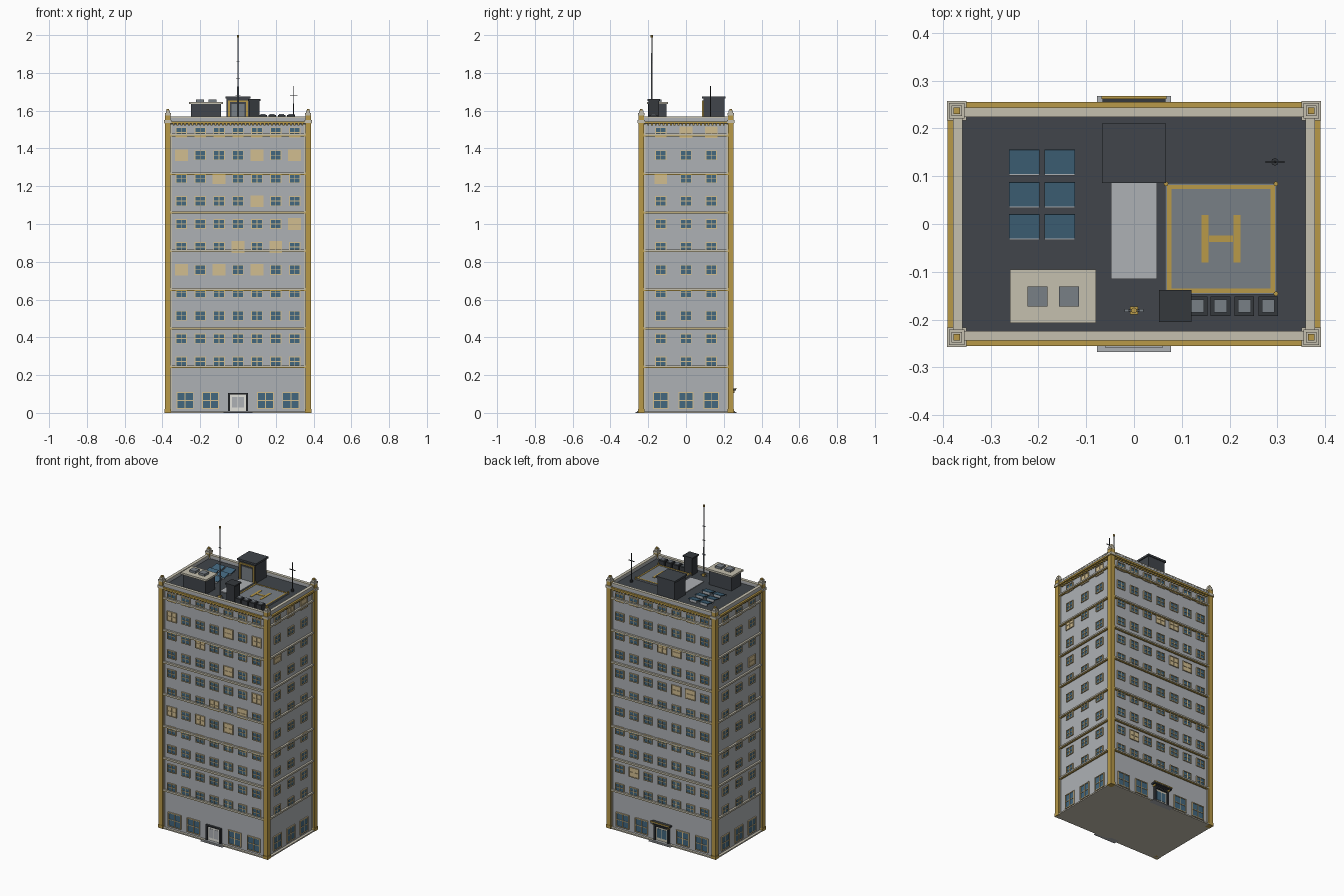
import bpy, bmesh, math
from mathutils import Matrix, Vector

cube = bpy.data.objects.get("Cube")
if cube:
    bpy.data.objects.remove(cube, do_unlink=True)


def material(name, rgb):
    m = bpy.data.materials.new(name)
    m.use_nodes = True
    m.diffuse_color = (*rgb, 1)
    m.node_tree.nodes["Principled BSDF"].inputs["Base Color"].default_value = (*rgb, 1)
    return m


WALL = material("wall grey", (0.42, 0.44, 0.46))
GOLD = material("gold trim", (0.48, 0.32, 0.065))
STONE = material("pale stone", (0.56, 0.53, 0.43))
ROOF = material("dark roof", (0.052, 0.06, 0.07))
GLASS = material("blue glass", (0.055, 0.135, 0.21))
LIT = material("warm window", (0.64, 0.51, 0.28))
GREY = material("mid grey", (0.19, 0.215, 0.24))
METAL = material("dark metal", (0.035, 0.04, 0.046))
WHITE = material("door white", (0.75, 0.75, 0.70))

SIDES = {"front": 0, "right": 90, "back": 180, "left": -90}


class Part:
    """Collects primitives into one single-coloured object."""

    def __init__(self, name, mat):
        self.name, self.mat, self.bm = name, mat, bmesh.new()

    def span(self, x0, x1, y0, y1, z0, z1, turn=0, tilt=0):
        c = Vector(((x0 + x1) / 2, (y0 + y1) / 2, (z0 + z1) / 2))
        m = (Matrix.Rotation(math.radians(turn), 4, 'Z') @ Matrix.Translation(c)
             @ Matrix.Rotation(math.radians(tilt), 4, 'X')
             @ Matrix.Diagonal((x1 - x0, y1 - y0, z1 - z0, 1)))
        bmesh.ops.create_cube(self.bm, size=1, matrix=m)
        return self

    def block(self, x, y, z0, z1, sx, sy):
        return self.span(x - sx / 2, x + sx / 2, y - sy / 2, y + sy / 2, z0, z1)

    def ring(self, hx, hy, w, z0, z1, cx=0, cy=0):
        # Rectangular band of width w inside half sizes hx, hy
        for s in (-1, 1):
            self.block(cx, cy + s * (hy - w / 2), z0, z1, 2 * hx, w)
            self.block(cx + s * (hx - w / 2), cy, z0, z1, w, 2 * hy - 2 * w)
        return self

    def rod(self, x, y, z0, z1, r0, r1=None, sides=8):
        bmesh.ops.create_cone(self.bm, cap_ends=True, segments=sides, radius1=r0,
                              radius2=r0 if r1 is None else r1, depth=z1 - z0,
                              matrix=Matrix.Translation((x, y, (z0 + z1) / 2)))
        return self

    def done(self):
        me = bpy.data.meshes.new(self.name)
        self.bm.to_mesh(me)
        self.bm.free()
        me.materials.append(self.mat)
        ob = bpy.data.objects.new(self.name, me)
        bpy.context.collection.objects.link(ob)


WX, WY, DECK = 0.37, 0.238, 1.545

# Tower body, plinth and roof deck
Part("tower_walls", WALL).block(0, 0, 0.006, 1.53, 2 * WX, 2 * WY).done()
Part("plinth", STONE).block(0, 0, 0, 0.008, 0.772, 0.506).done()
Part("roof_deck", ROOF).block(0, 0, 1.53, DECK, 0.73, 0.46).done()

# Floor ledges with a gold bead beneath
ledges, beads = Part("floor_ledges", STONE), Part("ledge_beads", GOLD)
for i in range(7):
    z = 0.242 + i * 0.2045
    ledges.ring(WX + 0.012, WY + 0.012, 0.02, z, z + 0.009)
    beads.ring(WX + 0.008, WY + 0.008, 0.016, z - 0.005, z)
ledges.done()
beads.done()

# Cornice, dentils and parapet
Part("cornice", GOLD).ring(0.39, 0.255, 0.03, 1.532, 1.543).done()
Part("parapet", WALL).ring(0.378, 0.243, 0.018, 1.543, 1.561).done()
Part("parapet_coping", STONE).ring(0.379, 0.244, 0.02, 1.561, 1.568).done()
dentils = Part("dentils", GOLD)
for side, a in SIDES.items():
    long = side in ("front", "back")
    d, half, n = (WY, 0.34, 35) if long else (WX, 0.2, 21)
    for i in range(n):
        u = -half + 2 * half * i / (n - 1)
        dentils.span(u - 0.005, u + 0.005, -d - 0.012, -d, 1.522, 1.533, a)
dentils.done()

# Gold corner columns with stone caps
columns, caps, finials = Part("corner_columns", GOLD), Part("column_caps", STONE), Part("column_finials", GOLD)
pilasters = Part("corner_pilasters", STONE)
for sx in (-1, 1):
    for sy in (-1, 1):
        x, y = sx * 0.371, sy * 0.237
        columns.block(x, y, 0.004, 1.575, 0.029, 0.031)
        columns.block(x, y, 0.0, 0.02, 0.034, 0.036)
        caps.block(x, y, 1.535, 1.55, 0.04, 0.04).block(x, y, 1.575, 1.587, 0.032, 0.032)
        caps.block(x, y, 1.587, 1.6, 0.022, 0.022)
        finials.block(x, y, 1.6, 1.608, 0.014, 0.014)
        pilasters.block(sx * 0.3535, sy * (WY + 0.001), 0.01, 1.53, 0.006, 0.008)
        pilasters.block(sx * (WX + 0.001), sy * 0.2185, 0.01, 1.53, 0.008, 0.006)
for p in (columns, caps, finials, pilasters):
    p.done()

# Windows: glass plate, frame, cross bars and sill on each side
LIT_CELLS = {
    "front": {(-3, 9), (1, 9), (3, 9), (-1, 8), (1, 7), (3, 6), (0, 5), (2, 5), (-3, 4), (-1, 4), (1, 4)},
    "right": {(0, 10), (1, 10), (-1, 8)},
    "back": {(1, 6), (2, 6), (1, 8), (0, 8), (-2, 1)},
    "left": {(1, 7)},
}


def window(frame, pane, u, z, w, h, d, a, t=0.004):
    pane.span(u - w / 2, u + w / 2, -d - 0.003, -d + 0.002, z - h / 2, z + h / 2, a)
    out = -d - 0.007
    for s in (-1, 1):
        e, f = u + s * w / 2, z + s * h / 2
        frame.span(e - t / 2, e + t / 2, out, -d, z - h / 2, z + h / 2, a)
        frame.span(u - w / 2 - t / 2, u + w / 2 + t / 2, out, -d, f - t / 2, f + t / 2, a)
    frame.span(u - 0.002, u + 0.002, out + 0.001, -d, z - h / 2, z + h / 2, a)
    frame.span(u - w / 2, u + w / 2, out + 0.001, -d, z - 0.002, z + 0.002, a)


for side, a in SIDES.items():
    long = side in ("front", "back")
    d, step, n = (WY, 0.1, 3) if long else (WX, 0.134, 1)
    frame = Part(side + "_window_frames", LIT)
    glass = Part(side + "_window_glass", GLASS)
    lit = Part(side + "_lit_windows", LIT)
    for row in range(11):
        for col in range(-n, n + 1):
            on = (col, row) in LIT_CELLS[side]
            w, h = (0.064, 0.058) if on else (0.056, 0.048)
            window(frame, lit if on else glass, col * step, 0.272 + row * 0.1213, w, h, d, a)
    for u in ((-0.28, -0.146, 0.146, 0.28) if long else (-0.134, 0, 0.134)):
        window(frame, glass, u, 0.066, 0.086 if long else 0.076, 0.086, d, a, 0.005)
    for p in (frame, glass, lit):
        p.done()

# Entrances: steps, frame, door, with a canopy at the back
for side in ("front", "back"):
    a = SIDES[side]
    Part(side + "_steps", WALL).span(-0.077, 0.077, -0.268, -0.23, 0, 0.005, a) \
        .span(-0.06, 0.06, -0.26, -0.23, 0.005, 0.01, a).done()
    surround = Part(side + "_door_surround", METAL)
    door = Part(side + "_door", WHITE if side == "front" else STONE)
    door.span(-0.042, 0.042, -0.243, -0.236, 0.01, 0.098, a)
    panes = Part(side + "_door_glass", WALL if side == "front" else GLASS)
    for s in (-1, 1):
        surround.span(s * 0.048 - 0.006, s * 0.048 + 0.006, -0.252, -0.236, 0.005, 0.1, a)
        panes.span(s * 0.018 - 0.015, s * 0.018 + 0.015, -0.245, -0.24, 0.028, 0.085, a)
    surround.span(-0.054, 0.054, -0.252, -0.236, 0.098, 0.106, a)
    for p in (surround, door, panes):
        p.done()
Part("back_canopy", METAL).span(-0.066, 0.066, 0.236, 0.266, 0.118, 0.128).done()
Part("canopy_trim", GOLD).span(-0.068, 0.068, 0.262, 0.268, 0.126, 0.133) \
    .span(-0.056, -0.05, 0.236, 0.258, 0.106, 0.118).span(0.05, 0.056, 0.236, 0.258, 0.106, 0.118).done()

# Stair house and walkway
Part("walkway", WALL).span(-0.048, 0.048, -0.115, 0.09, DECK, DECK + 0.005).done()
Part("stair_house", ROOF).span(-0.06, 0.06, 0.093, 0.204, DECK, 1.664) \
    .span(-0.067, 0.067, 0.086, 0.21, 1.664, 1.676).done()
Part("stair_door", GREY).span(-0.035, 0.035, 0.089, 0.094, DECK, 1.635).done()
Part("stair_door_frame", GOLD).span(-0.052, -0.043, 0.086, 0.094, DECK, 1.652) \
    .span(0.043, 0.052, 0.086, 0.094, DECK, 1.652).span(-0.052, 0.052, 0.086, 0.094, 1.645, 1.654).done()

# Helipad with painted border and letter-shaped landing mark
PX, PY, PZ = 0.182, -0.031, DECK + 0.008
Part("helipad", GREY).block(PX, PY, DECK, PZ, 0.234, 0.234).done()
marks = Part("helipad_marking", GOLD).ring(0.113, 0.113, 0.009, PZ, PZ + 0.002, PX, PY)
marks.block(PX, PY, PZ, PZ + 0.002, 0.05, 0.014)
for s in (-1, 1):
    marks.block(PX + s * 0.0335, PY, PZ, PZ + 0.002, 0.015, 0.1)
    for t in (-1, 1):
        marks.rod(PX + s * 0.115, PY + t * 0.115, DECK, PZ + 0.009, 0.005)
marks.done()

# Solar panels
panels, rails = Part("solar_panels", GLASS), Part("solar_rails", WALL)
for x in (-0.23, -0.155):
    for y in (0.13, 0.062, -0.005):
        panels.span(x - 0.032, x + 0.032, y - 0.026, y + 0.026, 1.556, 1.56, 0, 12)
        rails.span(x - 0.032, x + 0.032, y - 0.028, y - 0.0255, DECK, 1.553)
        rails.block(x, y + 0.02, DECK, 1.56, 0.05, 0.003)
panels.done()
rails.done()

# Cooling unit with two fans
Part("cooling_unit", ROOF).span(-0.25, -0.09, -0.2, -0.102, DECK, 1.634).done()
Part("cooling_unit_cap", STONE).span(-0.26, -0.08, -0.207, -0.095, 1.634, 1.646).done()
fans = Part("cooling_fans", GREY)
for x in (-0.202, -0.136):
    fans.block(x, -0.152, 1.646, 1.66, 0.042, 0.042)
fans.done()

# Utility cabinet and row of vents
Part("utility_cabinet", METAL).span(0.058, 0.114, -0.199, -0.144, DECK, 1.652) \
    .span(0.052, 0.12, -0.205, -0.138, 1.652, 1.661).done()
vents, lids = Part("roof_vents", METAL), Part("vent_lids", GREY)
for x in (0.133, 0.181, 0.231, 0.281):
    vents.block(x, -0.172, DECK, 1.577, 0.041, 0.041)
    lids.block(x, -0.172, 1.577, 1.582, 0.027, 0.027)
vents.done()
lids.done()

# Tall mast with rungs and a beacon
mast = Part("mast", GREY).rod(0, -0.181, DECK, 1.99, 0.005, 0.0025)
for z, w in ((1.68, 0.024), (1.77, 0.02), (1.86, 0.016)):
    mast.block(0, -0.181, z, z + 0.004, w, 0.005)
mast.block(0, -0.181, DECK, 1.553, 0.04, 0.006)
mast.done()
Part("mast_base_and_beacon", GOLD).block(0, -0.181, DECK, 1.56, 0.016, 0.016) \
    .rod(0, -0.181, 1.988, 2.0, 0.006).done()

# Small whip antenna
Part("whip_antenna", METAL).rod(0.295, 0.13, DECK, 1.73, 0.003, 0.002) \
    .block(0.295, 0.13, 1.68, 1.684, 0.04, 0.004).rod(0.295, 0.13, DECK, 1.56, 0.008).done()
